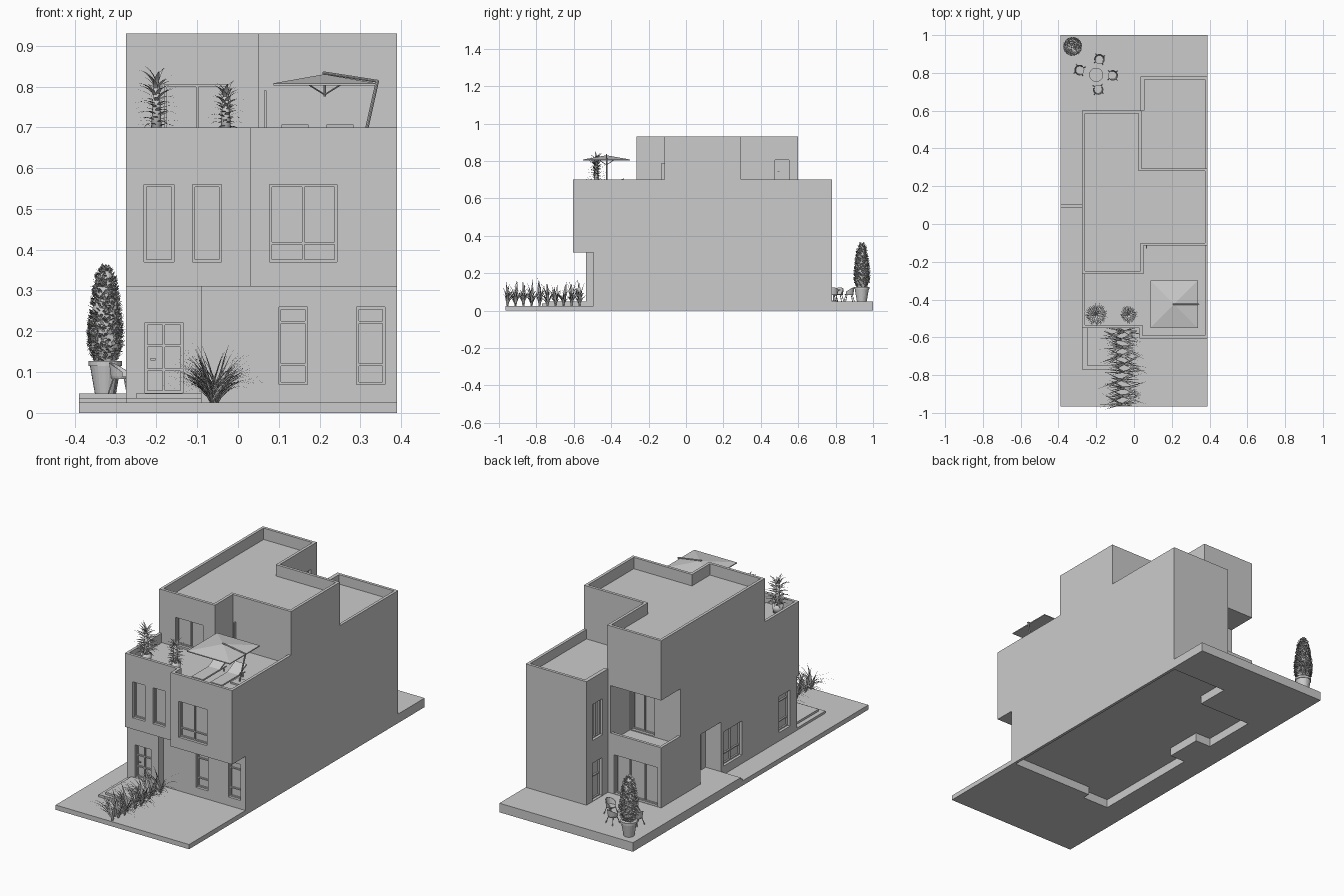
import bpy, bmesh, math, random
from mathutils import Vector, Matrix

if "Cube" in bpy.data.objects:
    bpy.data.objects.remove(bpy.data.objects["Cube"])
random.seed(4)

def finish(name, bm, smooth=False):
    me = bpy.data.meshes.new(name)
    bmesh.ops.recalc_face_normals(bm, faces=bm.faces)
    if smooth:
        for f in bm.faces:
            f.smooth = True
    bm.to_mesh(me)
    bm.free()
    ob = bpy.data.objects.new(name, me)
    bpy.context.collection.objects.link(ob)
    return ob

def add_box(bm, x0, x1, y0, y1, z0, z1):
    c = Vector(((x0 + x1) / 2, (y0 + y1) / 2, (z0 + z1) / 2))
    s = Matrix.Diagonal((abs(x1 - x0), abs(y1 - y0), abs(z1 - z0), 1))
    bmesh.ops.create_cube(bm, size=1, matrix=Matrix.Translation(c) @ s)

def boxes(name, *bs):
    bm = bmesh.new()
    for b in bs:
        add_box(bm, *b)
    return finish(name, bm)

def prism(name, poly, z0, z1):
    bm = bmesh.new()
    f = bm.faces.new([bm.verts.new((x, y, z0)) for x, y in poly])
    r = bmesh.ops.extrude_face_region(bm, geom=[f])
    bmesh.ops.translate(bm, vec=(0, 0, z1 - z0), verts=[v for v in r['geom'] if isinstance(v, bmesh.types.BMVert)])
    return finish(name, bm)

def inset(poly, d):
    # inward offset of a counter-clockwise right-angled outline
    out = []
    for i, p in enumerate(poly):
        a, p, b = Vector(poly[i - 1]), Vector(p), Vector(poly[(i + 1) % len(poly)])
        u, v = (p - a).normalized(), (b - p).normalized()
        out.append((p.x + d * (-u.y - v.y), p.y + d * (u.x + v.x)))
    return out

def add_rod(bm, a, b, r, r2=None, seg=8):
    a, b = Vector(a), Vector(b)
    m = Matrix.Translation((a + b) / 2) @ (b - a).to_track_quat('Z', 'Y').to_matrix().to_4x4()
    bmesh.ops.create_cone(bm, cap_ends=True, segments=seg, radius1=r, radius2=r if r2 is None else r2, depth=(b - a).length, matrix=m)

cutters = []
def cut(cutter, *targets):
    cutters.append(cutter)
    cutter.hide_render = True
    for t in targets:
        m = t.modifiers.new('cut', 'BOOLEAN')
        m.operation, m.solver, m.object = 'DIFFERENCE', 'EXACT', cutter

# storeys
ground_plan = [(-.275, -.535), (-.09, -.535), (-.09, -.495), (.39, -.495), (.39, .78), (.035, .78), (.035, .6),
               (-.275, .6), (-.275, .27), (-.185, .27), (-.185, .1), (-.275, .1)]
mid_plan = [(-.275, -.55), (.03, -.55), (.03, -.605), (.39, -.605), (.39, .78), (.035, .78), (.035, .6), (-.275, .6)]
pent_plan = [(-.275, -.265), (.05, -.265), (.05, -.115), (.39, -.115), (.39, .295), (.04, .295), (.04, .6), (-.275, .6)]
ground = prism('ground_floor', ground_plan, 0, .31)
mid = prism('middle_floor', mid_plan, .31, .7)
pent = prism('top_floor', pent_plan, .7, .93)
cut(prism('underside_cut', inset(ground_plan, .015), -.1, .045), ground)
cut(prism('roof_cut', inset(pent_plan, .015), .87, 1), pent)

# sunken terraces and rear balcony
cut(prism('front_terrace_cut', [(-.26, -.535), (.045, -.535), (.045, -.59), (.375, -.59), (.375, -.115), (.05, -.115),
                                (.05, -.265), (-.26, -.265)], .65, .75), mid)
cut(prism('rear_terrace_cut', [(.04, .295), (.375, .295), (.375, .765), (.055, .765), (.055, .6), (.04, .6)], .65, .75), mid)
cut(boxes('balcony_cut', (-.3, .02, .44, .65, .365, .615)), mid)
cut(boxes('balcony_floor_cut', (-.26, .02, .44, .585, .32, .4)), mid)

# paving slabs with steps
hole = [(.5 if x == .39 else x, y) for x, y in ground_plan]
low = boxes('front_paving', (-.39, .39, -.965, .1, 0, .025))
high = boxes('rear_paving', (-.39, .39, .1, 1, 0, .048))
cut(prism('paving_cut', hole, -.1, .2), low, high)
boxes('side_step', (-.39, -.275, .085, .1, .02, .037))
boxes('porch_steps', (-.275, -.09, -.77, -.535, .02, .037), (-.25, -.09, -.75, -.535, .02, .048))

def opening(name, axis, plane, s, u0, u1, z0, z1, blocks, vs=(), hs=(), handle=False):
    # recessed frame with bars and a pane; s is the inward direction
    def b(a0, a1, c0, c1, d0, d1):
        p, q = plane + s * d0, plane + s * d1
        return (a0, a1, p, q, c0, c1) if axis == 'y' else (p, q, a0, a1, c0, c1)
    cut(boxes(name + '_cut', b(u0, u1, z0, z1, -.03, .028)), *blocks)
    t, d = .006, (.014, .027)
    parts = [b(u0, u0 + t, z0, z1, *d), b(u1 - t, u1, z0, z1, *d), b(u0, u1, z0, z0 + t, *d),
             b(u0, u1, z1 - t, z1, *d), b(u0, u1, z0, z1, .022, .027)]
    for f in vs:
        u = u0 + f * (u1 - u0)
        parts.append(b(u - t / 2, u + t / 2, z0, z1, *d))
    for f in hs:
        z = z0 + f * (z1 - z0)
        parts.append(b(u0, u1, z - t / 2, z + t / 2, *d))
    if handle:
        parts.append(b(u0 + .014, u0 + .026, z0 + .08, z0 + .085, .008, .016))
    boxes(name, *parts)

# front openings
opening('front_door', 'y', -.535, 1, -.228, -.135, .049, .222, [ground], (.5,), (.33, .67), True)
opening('ground_window_a', 'y', -.495, 1, .1, .17, .07, .26, [ground], (), (.25, .8))
opening('ground_window_b', 'y', -.495, 1, .29, .36, .07, .26, [ground], (), (.25, .8))
opening('upper_window_a', 'y', -.55, 1, -.23, -.157, .37, .56, [mid])
opening('upper_window_b', 'y', -.55, 1, -.112, -.04, .37, .56, [mid])
opening('upper_window_wide', 'y', -.605, 1, .077, .243, .37, .56, [mid], (.5,), (.24,))
opening('terrace_door', 'y', -.265, 1, -.18, -.02, .66, .805, [pent, mid], (.5,))
boxes('terrace_door_edge', (.064, .07, -.13, -.115, .65, .79))
# rear and side openings
opening('rear_terrace_door', 'x', .04, -1, .475, .55, .66, .805, [pent, mid], (), (), True)
opening('side_window', 'x', .035, 1, .645, .73, .37, .56, [mid], (.5,))
opening('side_door', 'x', .035, 1, .65, .73, .05, .25, [ground], (), (.6,))
opening('patio_door', 'y', .6, -1, -.255, 0, .05, .255, [ground], (.33, .67))
opening('balcony_door', 'y', .44, -1, -.125, .012, .325, .56, [mid], (.5,))
opening('niche_door', 'x', -.185, 1, .14, .23, .05, .25, [ground], (), (.6,), True)
opening('left_window_a', 'x', -.275, 1, -.075, .08, .07, .25, [ground], (.5,), (.3,))
opening('left_window_b', 'x', -.275, 1, -.475, -.385, .07, .26, [ground], (), (.25, .8))

# apply the cuts
dg = bpy.context.evaluated_depsgraph_get()
blocks = [ground, mid, pent, low, high]
done = [bpy.data.meshes.new_from_object(b.evaluated_get(dg)) for b in blocks]
for b, me in zip(blocks, done):
    b.modifiers.clear()
    b.data = me
for c in cutters:
    bpy.data.objects.remove(c)

# cantilever sunshade
cx, cy = .2125, -.425
bm = bmesh.new()
turn = Matrix.Translation((cx, cy, .819)) @ Matrix.Rotation(math.pi / 4, 4, 'Z')
bmesh.ops.create_cone(bm, cap_ends=True, segments=4, radius1=.177, radius2=.002, depth=.022, matrix=turn)
add_box(bm, cx - .125, cx + .125, cy - .125, cy + .125, .803, .808)
finish('sunshade_canopy', bm)
bm = bmesh.new()
add_rod(bm, (.305, cy, .65), (.342, cy, .815), .004)
add_rod(bm, (.342, cy, .813), (cx - .005, cy, .834), .0035)
add_rod(bm, (cx, cy, .775), (cx, cy, .83), .003)
for dx, dy in ((1, 1), (1, -1), (-1, 1), (-1, -1)):
    add_rod(bm, (cx, cy, .78), (cx + dx * .04, cy + dy * .04, .805), .002)
add_box(bm, .275, .335, cy - .03, cy + .03, .65, .658)
finish('sunshade_frame', bm)

# sun loungers
for i, x in enumerate((.14, .25)):
    bm = bmesh.new()
    add_box(bm, x - .033, x + .033, -.54, -.4, .667, .675)
    for sx in (-.03, .03):
        for y in (-.53, -.36):
            add_rod(bm, (x + sx, y, .65), (x + sx, y, .67), .003)
        add_rod(bm, (x + sx, -.54, .669), (x + sx, -.34, .669), .003)
    r = bmesh.ops.create_cube(bm, size=1, matrix=Matrix.Translation((x, -.365, .688)) @ Matrix.Rotation(.45, 4, 'X') @ Matrix.Diagonal((.066, .075, .007, 1)))
    finish('lounger_%d' % (i + 1), bm)

# patio table and chairs
tx, ty = -.2, .79
bm = bmesh.new()
add_rod(bm, (tx, ty, .108), (tx, ty, .113), .037, seg=32)
add_rod(bm, (tx, ty, .05), (tx, ty, .11), .004)
add_rod(bm, (tx, ty, .048), (tx, ty, .053), .02, seg=24)
finish('patio_table', bm)
for i, (x, y) in enumerate(((-.288, .815), (-.183, .872), (-.113, .787), (-.19, .712))):
    bm = bmesh.new()
    add_rod(bm, (0, 0, .035), (0, 0, .041), .022, .025, 16)
    for sx in (-1, 1):
        for sy in (-1, 1):
            add_rod(bm, (sx * .024, sy * .024, 0), (sx * .014, sy * .014, .037), .002, seg=6)
    # curved shell, low at the arms and high at the back
    rows = []
    for k in range(13):
        a = math.pi * (.5 + 1.3 * (k / 12 - .5) + .5)
        h = .052 + .024 * math.sin(math.pi * k / 12)
        rows.append([bm.verts.new((r * math.cos(a), r * math.sin(a), z)) for r, z in ((.023, .036), (.028, h), (.025, h), (.02, .038))])
    for p, q in zip(rows, rows[1:]):
        for j in range(4):
            bm.faces.new((p[j], p[(j + 1) % 4], q[(j + 1) % 4], q[j]))
    ob = finish('patio_chair_%d' % (i + 1), bm)
    ob.location = (x, y, .048)
    ob.rotation_euler.z = math.atan2(ty - y, tx - x)

def blade(bm, base, az, elev, length, width, droop, n=5):
    # tapered leaf strip that bends over along its length
    p, rows = Vector(base), []
    side = Vector((-math.sin(az), math.cos(az), 0))
    for k in range(n + 1):
        w = width * (.35 + .65 * math.sin(math.pi * min(1, k / n + .12))) * (1 - (k / n) ** 3) / 2 + .0002
        rows.append((bm.verts.new(p - side * w), bm.verts.new(p + side * w)))
        e = elev - droop * k / n
        p = p + Vector((math.cos(az) * math.cos(e), math.sin(az) * math.cos(e), math.sin(e))) * (length / n)
    for a, b in zip(rows, rows[1:]):
        bm.faces.new((a[0], a[1], b[1], b[0]))

# terrace palms in pots
for i, (x, y, top, r) in enumerate(((-.2, -.48, .825, .065), (-.03, -.48, .80, .05))):
    bm = bmesh.new()
    add_rod(bm, (x, y, .65), (x, y, .69), .022, .028, 16)
    add_rod(bm, (x, y, .68), (x, y, top - .02), .014, .007, 8)
    for k in range(60):
        f = k / 59
        blade(bm, (x, y, .69 + f * (top - .71)), k * 2.4, .35 + .8 * f * f + random.uniform(-.1, .2), r * random.uniform(.85, 1.1), .011, 1.0)
    finish('terrace_palm_%d' % (i + 1), bm, True)

# planting row beside the front path
bm = bmesh.new()
for k in range(10):
    y = -.955 + k * .043
    x = -.06 + random.uniform(-.012, .012)
    for j in range(20):
        blade(bm, (x, y, .025), (j % 2) * math.pi + random.uniform(-.6, .6), random.uniform(.95, 1.5), random.uniform(.09, .16), .006, random.uniform(.8, 1.9), 6)
    for j in range(2):
        blade(bm, (x, y, .025), random.choice((0, math.pi)) + random.uniform(-.4, .4), random.uniform(1.3, 1.5), random.uniform(.11, .16), .018, .35, 6)
finish('path_plants', bm, True)

# potted shrub on the rear patio
px, py = -.325, .94
bm = bmesh.new()
add_rod(bm, (px, py, .048), (px, py, .122), .026, .039, 24)
add_rod(bm, (px, py, .115), (px, py, .127), .041, .041, 24)
finish('shrub_pot', bm)
prof = [(.125, .028), (.16, .043), (.2, .044), (.25, .038), (.3, .03), (.335, .022), (.357, .006)]
bm = bmesh.new()
for (z0, r0), (z1, r1) in zip(prof, prof[1:]):
    add_rod(bm, (px, py, z0), (px, py, z1), r0 * .85, r1 * .85, 12)
    for k in range(int(5500 * (r0 + r1) * (z1 - z0) / .04 * .6) + 20):
        f, a = random.random(), random.uniform(0, 2 * math.pi)
        r = (r0 + f * (r1 - r0)) * .88
        blade(bm, (px + r * math.cos(a), py + r * math.sin(a), z0 + f * (z1 - z0)), a + random.uniform(-.9, .9), random.uniform(-.2, 1.3), .013, .009, .4, 2)
finish('shrub_foliage', bm)
